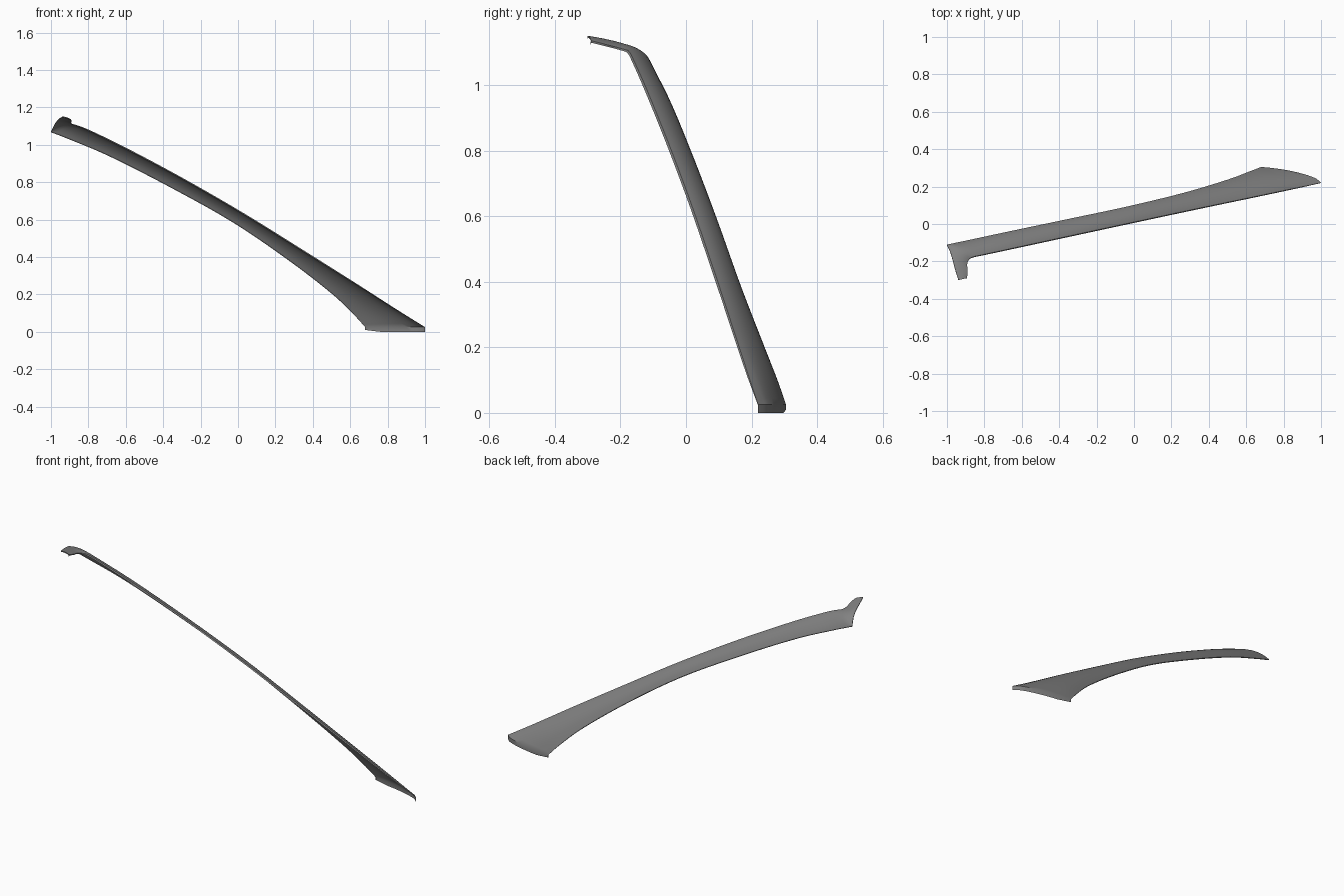
import bpy, bmesh
from mathutils import Vector as V

if "Cube" in bpy.data.objects:
    bpy.data.objects.remove(bpy.data.objects["Cube"])

# Stations along the trim: front edge, rear edge, outward bulge, lip depth
S = [
    ((1.00, .220, .025), (.68, .305, .025), (.006, .021, 0), .001),
    ((.84, .187, .125), (.615, .280, .098), (.006, .016, .010), .005),
    ((.63, .143, .260), (.50, .237, .208), (.005, .011, .012), .007),
    ((.36, .087, .430), (.27, .168, .386), (.004, .009, .011), .008),
    ((.03, .017, .635), (-.03, .095, .590), (.004, .009, .010), .008),
    ((-.30, -.054, .825), (-.37, .023, .780), (.004, .009, .010), .008),
    ((-.60, -.119, .985), (-.68, -.042, .938), (.004, .009, .011), .008),
    ((-.79, -.160, 1.077), (-.89, -.087, 1.027), (.004, .010, .012), .007),
    ((-.855, -.174, 1.103), (-1.00, -.110, 1.070), (.003, .010, .014), .007),
    ((-.880, -.187, 1.109), (-.982, -.150, 1.107), (.002, .005, .010), .006),
    ((-.892, -.215, 1.117), (-.968, -.195, 1.128), (.002, .002, .005), .006),
    ((-.889, -.250, 1.126), (-.955, -.245, 1.141), (.001, .001, .003), .006),
    ((-.893, -.290, 1.136), (-.938, -.300, 1.151), (.001, .001, .003), .006),
]
STEPS, COLS = 5, 12
CORNER = 8  # the rear edge turns sharply here


def spline(k, i, f):
    """Catmull-Rom through column k of the stations, broken at the ends and corner."""
    p = [V(S[max(0, min(len(S) - 1, i + d))][k]) for d in (-1, 0, 1, 2)]
    if i == 0 or (k == 1 and i == CORNER):
        p[0] = 2 * p[1] - p[2]
    if i == len(S) - 2 or (k == 1 and i + 1 == CORNER):
        p[3] = 2 * p[2] - p[1]
    return .5 * (2 * p[1] + (p[2] - p[0]) * f
                 + (2 * p[0] - 5 * p[1] + 4 * p[2] - p[3]) * f * f
                 + (3 * p[1] - p[0] - 3 * p[2] + p[3]) * f ** 3)


def section(i, f):
    """Bowed cross-section with a folded lip on both sides."""
    a, b, g = (spline(k, i, f) for k in range(3))
    lip = S[i][3] * (1 - f) + S[i + 1][3] * f
    skew = 1 - .35 * max(0, 1 - (i + f) / 2)  # fuller towards the front at the foot
    row = []
    for c in range(COLS + 1):
        t = c / COLS
        row.append(a.lerp(b, t) + g * (1 - abs(2 * t ** skew - 1) ** 2.2))
    n = -g.normalized()
    return [a + n * lip] + row + [b + n * lip * .5]


rows = [section(i, s / STEPS) for i in range(len(S) - 1) for s in range(STEPS)]
rows.append(section(len(S) - 2, 1))

# Vertical skirt at the foot, folded end at the tip of the tab
rows.insert(0, [V((p.x, p.y, .01 * max(0, 1 - (p.x - .68) / .08))) for p in rows[0]])
rows.append([p + V((.001, .001, -.006)) for p in rows[-1]])

bm = bmesh.new()
grid = [[bm.verts.new(p) for p in r] for r in rows]
for r0, r1 in zip(grid, grid[1:]):
    for j in range(len(r0) - 1):
        bm.faces.new((r0[j], r0[j + 1], r1[j + 1], r1[j]))
bmesh.ops.remove_doubles(bm, verts=bm.verts, dist=.0003)
bmesh.ops.recalc_face_normals(bm, faces=bm.faces)
bm.normal_update()
# Outer side faces up
if sum(f.normal.z * f.calc_area() for f in bm.faces) < 0:
    bmesh.ops.reverse_faces(bm, faces=bm.faces)
mesh = bpy.data.meshes.new("pillar_trim")
bm.to_mesh(mesh)
bm.free()

# Dark grey plastic
mat = bpy.data.materials.new("dark_grey")
mat.diffuse_color = (.22, .22, .22, 1)
mat.use_nodes = True
mat.node_tree.nodes["Principled BSDF"].inputs["Base Color"].default_value = mat.diffuse_color
mesh.materials.append(mat)

ob = bpy.data.objects.new("pillar_trim", mesh)
bpy.context.collection.objects.link(ob)
bpy.context.view_layer.objects.active = ob
ob.select_set(True)
bpy.ops.object.shade_smooth_by_angle(angle=.6)
